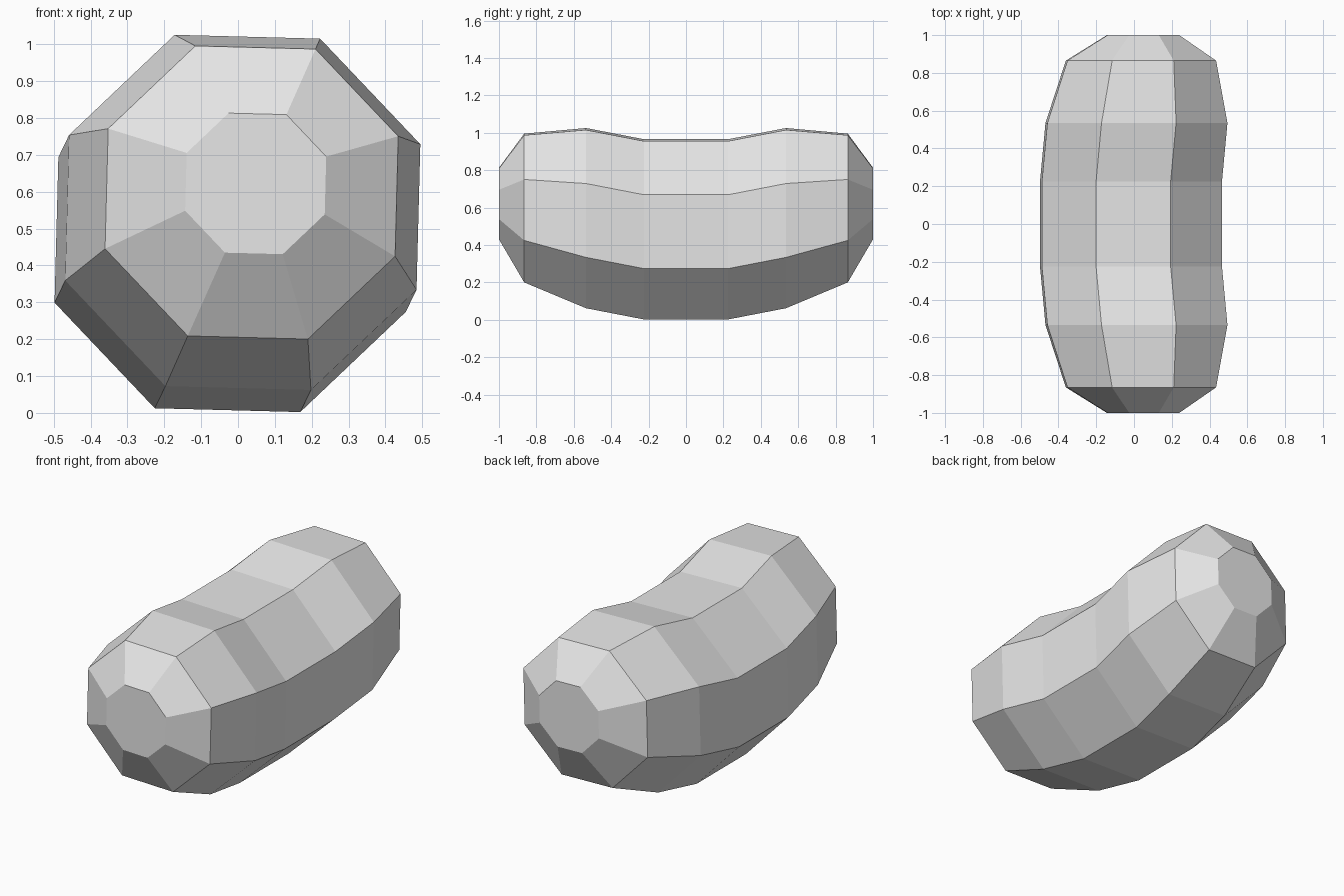
import bpy
import bmesh
from math import cos, sin, radians

cube = bpy.data.objects.get("Cube")
if cube:
    bpy.data.objects.remove(cube, do_unlink=True)

SIDES = 8
TWIST = radians(21.0)

# Cross-sections of one half, from the tip inwards: y, centre x, centre z, radius
HALF = [
    (-1.0, 0.048, 0.622, 0.205),
    (-0.865, 0.037, 0.598, 0.426),
    (-0.535, 0.013, 0.544, 0.516),
    (-0.225, -0.016, 0.484, 0.516),
]
# The other half is its mirror image
sections = HALF + [(-y, x, z, r) for y, x, z, r in reversed(HALF)]


def add_ring(bm, y, cx, cz, radius):
    angles = [TWIST + radians(360 * i / SIDES) for i in range(SIDES)]
    return [bm.verts.new((cx + radius * cos(a), y, cz + radius * sin(a))) for a in angles]


# Bent octagonal body with flat end caps
bm = bmesh.new()
rings = [add_ring(bm, *s) for s in sections]
for a, b in zip(rings, rings[1:]):
    for i in range(SIDES):
        j = (i + 1) % SIDES
        bm.faces.new((a[i], a[j], b[j], b[i]))
bm.faces.new(rings[0])
bm.faces.new(rings[-1])
bmesh.ops.recalc_face_normals(bm, faces=bm.faces)
mesh = bpy.data.meshes.new("bean_body")
bm.to_mesh(mesh)
bm.free()

# Plain light grey
grey = bpy.data.materials.new("light_grey")
grey.use_nodes = True
color = (0.8, 0.8, 0.8, 1.0)
grey.diffuse_color = color
grey.node_tree.nodes["Principled BSDF"].inputs["Base Color"].default_value = color
mesh.materials.append(grey)

body = bpy.data.objects.new("bean_body", mesh)
bpy.context.collection.objects.link(body)
